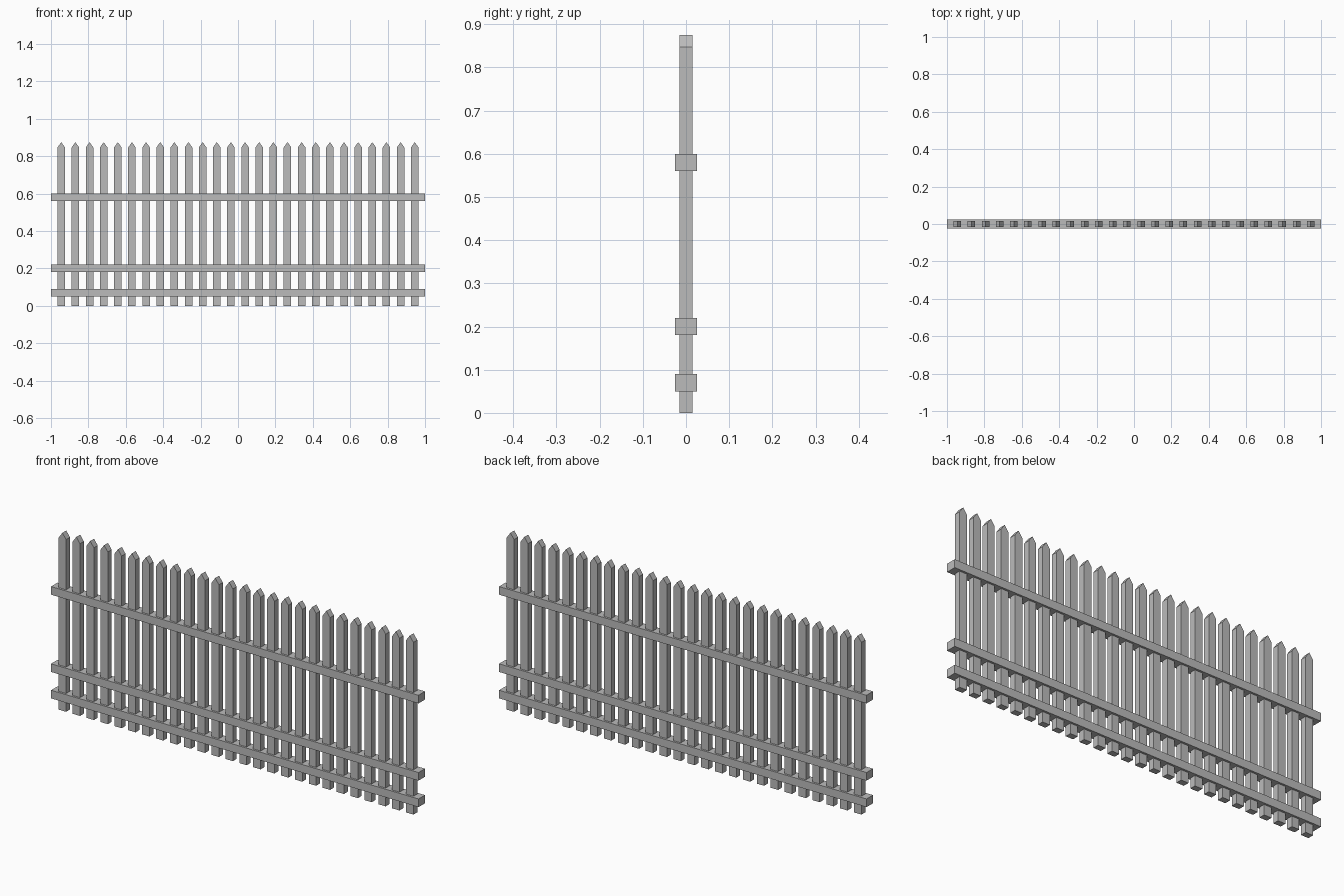
import bpy
import bmesh

cube = bpy.data.objects.get("Cube")
if cube:
    bpy.data.objects.remove(cube, do_unlink=True)

# Single weathered grey for the whole fence
grey = bpy.data.materials.new("weathered_grey")
grey.use_nodes = True
colour = (0.5, 0.5, 0.5, 1)
grey.diffuse_color = colour
grey.node_tree.nodes["Principled BSDF"].inputs["Base Color"].default_value = colour


def extruded(name, outline, depth):
    """Prism from an x-z outline, centred on y = 0."""
    bm = bmesh.new()
    front = bm.faces.new([bm.verts.new((x, -depth / 2, z)) for x, z in outline])
    back = bmesh.ops.extrude_face_region(bm, geom=[front])["geom"]
    moved = [v for v in back if isinstance(v, bmesh.types.BMVert)]
    bmesh.ops.translate(bm, verts=moved, vec=(0, depth, 0))
    bmesh.ops.recalc_face_normals(bm, faces=bm.faces)
    mesh = bpy.data.meshes.new(name)
    bm.to_mesh(mesh)
    bm.free()
    mesh.materials.append(grey)
    return mesh


def place(name, mesh, x=0, z=0):
    obj = bpy.data.objects.new(name, mesh)
    obj.location = (x, 0, z)
    bpy.context.collection.objects.link(obj)


# Pointed pickets, evenly spaced
COUNT, SPAN = 26, 1.89
WIDTH, SHOULDER, TIP = 0.04, 0.847, 0.875
w = WIDTH / 2
picket = extruded("picket", [(-w, 0), (w, 0), (w, SHOULDER), (0, TIP), (-w, SHOULDER)], 0.03)
for i in range(COUNT):
    place(f"picket_{i + 1}", picket, x=SPAN * (i / (COUNT - 1) - 0.5))

# Three horizontal rails enclosing the pickets
h = 0.02
rail = extruded("rail", [(-1, -h), (1, -h), (1, h), (-1, h)], 0.05)
for name, z in (("bottom_rail", 0.07), ("lower_rail", 0.2), ("upper_rail", 0.58)):
    place(name, rail, z=z)
